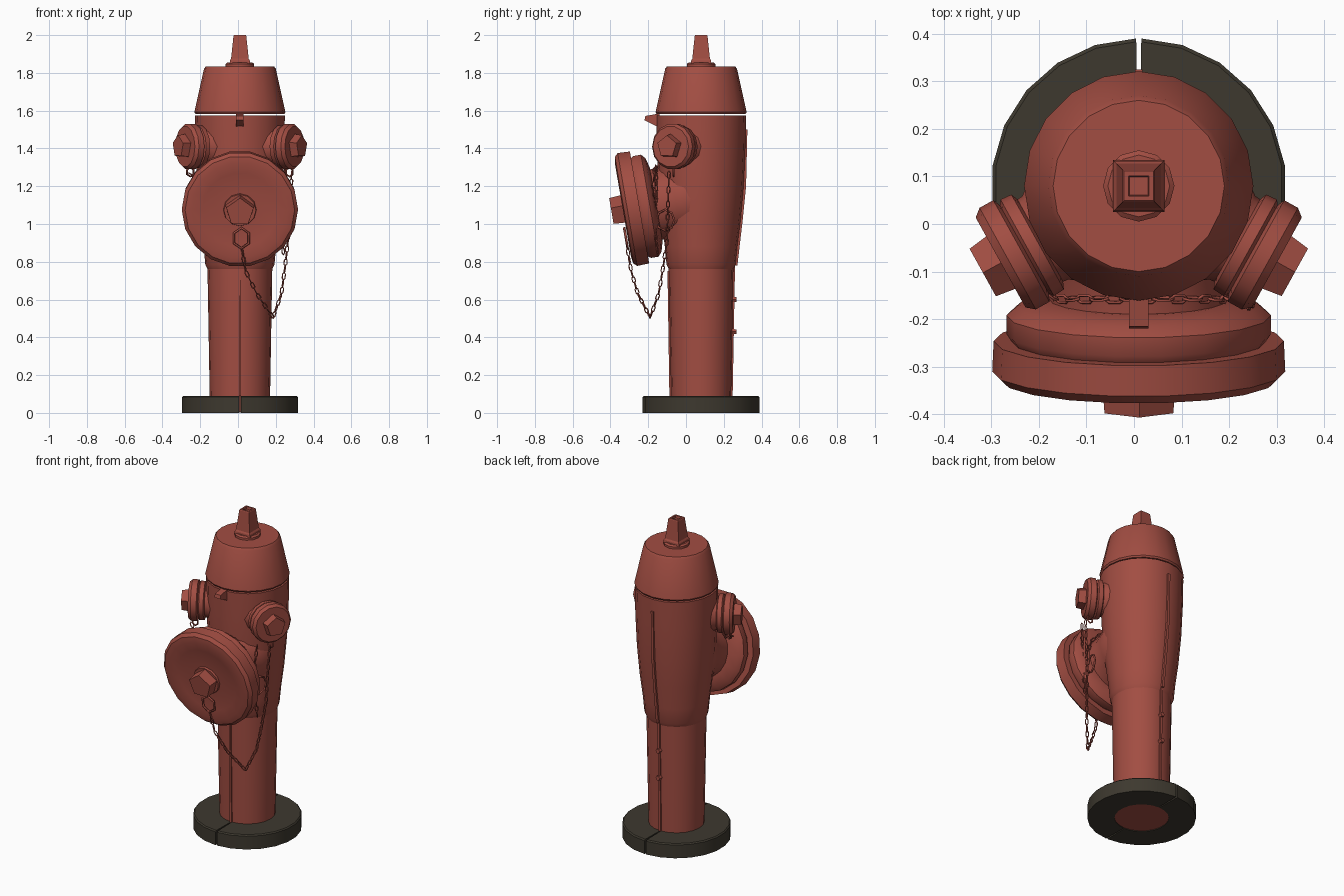
import bpy, bmesh, math
from mathutils import Vector, Matrix

if "Cube" in bpy.data.objects:
    bpy.data.objects.remove(bpy.data.objects["Cube"])

CX, CY = 0.01, 0.08
AXIS = Vector((CX, CY, 0))
UP = Vector((0, 0, 1))


def material(name, rgb):
    m = bpy.data.materials.new(name)
    m.use_nodes = True
    m.diffuse_color = (*rgb, 1)
    m.node_tree.nodes["Principled BSDF"].inputs["Base Color"].default_value = (*rgb, 1)
    return m


red = material("weathered_red", (0.36, 0.075, 0.055))
dark = material("dark_base", (0.047, 0.04, 0.028))


def finish(name, bm, mat, smooth=35):
    bmesh.ops.recalc_face_normals(bm, faces=bm.faces[:])
    me = bpy.data.meshes.new(name)
    bm.to_mesh(me)
    bm.free()
    me.materials.append(mat)
    ob = bpy.data.objects.new(name, me)
    bpy.context.collection.objects.link(ob)
    if smooth:
        bpy.ops.object.select_all(action="DESELECT")
        ob.select_set(True)
        bpy.context.view_layer.objects.active = ob
        bpy.ops.object.shade_smooth_by_angle(angle=math.radians(smooth))
    return ob


def lathe(name, profile, origin=AXIS, axis=UP, segs=18, mat=red, smooth=35, turn=0.0):
    """Revolve (radius, height) points around an axis and close both ends."""
    bm = bmesh.new()
    rot = axis.to_track_quat("Z", "Y").to_matrix()
    rings = []
    for r, h in profile:
        angles = [turn + math.tau * i / segs for i in range(segs)]
        rings.append([bm.verts.new(origin + rot @ Vector((r * math.cos(a), r * math.sin(a), h)))
                      for a in angles])
    for lo, hi in zip(rings, rings[1:]):
        for i in range(segs):
            j = (i + 1) % segs
            bm.faces.new((lo[i], lo[j], hi[j], hi[i]))
    bm.faces.new(rings[0])
    bm.faces.new(rings[-1])
    return finish(name, bm, mat, smooth)


def plate(name, outline, width, x=CX, hole=None):
    """Extrude a (y, z) outline to a plate facing sideways."""
    bm = bmesh.new()
    face = bm.faces.new([bm.verts.new((x - width / 2, y, z)) for y, z in outline])
    if hole:
        inner = bmesh.ops.inset_region(bm, faces=[face], thickness=hole)
        bmesh.ops.delete(bm, geom=[face], context="FACES_ONLY")
    ext = bmesh.ops.extrude_face_region(bm, geom=bm.faces[:])
    moved = [v for v in ext["geom"] if isinstance(v, bmesh.types.BMVert)]
    bmesh.ops.translate(bm, verts=moved, vec=(width, 0, 0))
    return finish(name, bm, red, 0)


def wire(name, loops, thick=0.0035):
    """Closed wire loops, turned into a mesh."""
    cu = bpy.data.curves.new(name, "CURVE")
    cu.dimensions = "3D"
    cu.bevel_depth = thick
    cu.bevel_resolution = 0
    for pts in loops:
        sp = cu.splines.new("POLY")
        sp.points.add(len(pts) - 1)
        for p, co in zip(sp.points, pts):
            p.co = (*co, 1)
        sp.use_cyclic_u = True
    cu.materials.append(red)
    ob = bpy.data.objects.new(name, cu)
    bpy.context.collection.objects.link(ob)
    bpy.ops.object.select_all(action="DESELECT")
    ob.select_set(True)
    bpy.context.view_layer.objects.active = ob
    bpy.ops.object.convert(target="MESH")


def loop(center, axis, half_w, half_l, roll=0.0, n=6):
    """Points of an oval whose long side follows the axis."""
    rot = axis.to_track_quat("Z", "Y").to_matrix() @ Matrix.Rotation(roll, 3, "Z")
    return [center + rot @ Vector((half_w * math.sin(math.tau * k / n), 0,
                                   half_l * math.cos(math.tau * k / n))) for k in range(n)]


def chain(name, path, step=0.036):
    pts = [Vector(p) for p in path]
    links = []
    for a, b in zip(pts, pts[1:]):
        count = max(1, round((b - a).length / step))
        for i in range(count):
            mid = a.lerp(b, (i + 0.5) / count)
            links.append(loop(mid, b - a, 0.009, 0.022, roll=0.4 + math.pi / 2 * (len(links) % 2)))
    wire(name, links)


# Base flange: two half rings with a thin gap between them
for side, name in ((1, "base_left_half"), (-1, "base_right_half")):
    bm = bmesh.new()
    section = [(0.155, 0), (0.31, 0), (0.31, 0.083), (0.303, 0.09), (0.155, 0.09)]
    rows = []
    for k in range(12):
        a = math.radians(-89 + 178 * k / 11)
        rows.append([bm.verts.new((CX + side * r * math.cos(a), CY + r * math.sin(a), z))
                     for r, z in section])
    for p, q in zip(rows, rows[1:]):
        for i in range(5):
            j = (i + 1) % 5
            bm.faces.new((p[i], p[j], q[j], q[i]))
    bm.faces.new(rows[0])
    bm.faces.new(rows[-1])
    finish(name, bm, dark)

# Barrel
lathe("lower_pipe", [(0.158, 0.004), (0.16, 0.1), (0.172, 0.79)], segs=20)
lathe("upper_body", [(0.168, 0.755), (0.183, 0.785), (0.192, 0.88), (0.21, 1.02), (0.226, 1.2),
                     (0.235, 1.4), (0.238, 1.575)], segs=20)
lathe("bonnet", [(0.235, 1.582), (0.241, 1.592), (0.19, 1.822), (0.18, 1.835)], segs=20)
lathe("top_collar", [(0.075, 1.83), (0.075, 1.848), (0.065, 1.856)], segs=12)

# Square operating nut with a small recess in its top
lathe("top_nut", [(0.077, 1.85), (0.074, 1.866), (0.066, 1.875), (0.048, 1.995), (0.044, 2.0),
                  (0.03, 2.0), (0.027, 1.985)], segs=4, smooth=0, turn=math.pi / 4)

# Large front outlet, leaning slightly downward
big_axis = Vector((0, -0.985, -0.17)).normalized()
big_center = Vector((CX, -0.32, 1.075))
lathe("front_outlet_neck", [(0.2, -0.42), (0.215, -0.33), (0.2, -0.27), (0.188, -0.22),
                            (0.19, -0.14)], big_center, big_axis, 20)
lathe("front_outlet_cap", [(0.2, -0.165), (0.255, -0.15), (0.278, -0.13), (0.278, -0.09),
                           (0.268, -0.075), (0.305, -0.075), (0.308, -0.01), (0.29, 0.008),
                           (0.255, 0.014), (0.2, 0.004), (0.1, 0)], big_center, big_axis, 18)
lathe("front_cap_boss", [(0.09, -0.01), (0.085, 0.012)], big_center, big_axis, 12)
lathe("front_cap_nut", [(0.082, 0.0), (0.076, 0.075)], big_center, big_axis, 5,
      smooth=0, turn=0.3)

# Two small hose outlets
for side, name in ((1, "left"), (-1, "right")):
    d = Vector((side * 0.875, -0.485, 0))
    o = Vector((CX, CY, 1.41))
    lathe(name + "_outlet_neck", [(0.125, 0.14), (0.118, 0.2), (0.1, 0.225), (0.098, 0.25)], o, d, 14)
    lathe(name + "_outlet_cap", [(0.095, 0.235), (0.114, 0.243), (0.116, 0.268), (0.106, 0.275),
                                 (0.122, 0.282), (0.122, 0.315), (0.108, 0.332), (0.07, 0.332)],
          o, d, 14)
    lathe(name + "_cap_nut", [(0.068, 0.32), (0.06, 0.375)], o, d, 5, smooth=0, turn=0.3)
    wire(name + "_cap_loop", [loop(o + d * 0.3 - UP * 0.135, UP, 0.02, 0.024)], 0.005)

# Casting seams, lug and stop
plate("front_stop", [(-0.14, 1.585), (-0.215, 1.572), (-0.22, 1.55), (-0.14, 1.51)], 0.04)
plate("back_lug", [(0.305, 1.45), (0.335, 1.43), (0.372, 1.355), (0.335, 1.275), (0.305, 1.26)],
      0.02, hole=0.017)
plate("back_body_seam", [(0.3, 1.5), (0.325, 1.5), (0.318, 1.2), (0.3, 1.02), (0.272, 0.78),
                         (0.24, 0.78)], 0.016)
plate("back_pipe_seam", [(0.22, 0.8), (0.26, 0.8), (0.247, 0.09), (0.22, 0.09)], 0.014)
plate("front_pipe_seam", [(-0.06, 0.75), (-0.098, 0.75), (-0.088, 0.09), (-0.06, 0.09)], 0.012)
for z in (0.43, 0.6):
    lathe("seam_bolt", [(0.016, 0.24), (0.014, 0.268)], Vector((CX, 0, z)), Vector((0, 1, 0)), 6, smooth=0)

# Chains and rings
wire("front_cap_ring", [loop(Vector((0.018, -0.318, 0.925)), Vector((0, 0.17, -1)), 0.045, 0.055)], 0.007)
wire("side_ring", [loop(Vector((0.225, -0.11, 1.02)), UP, 0.05, 0.055, roll=1.3, n=8)], 0.006)
chain("hanging_chain", [(0.02, -0.31, 0.87), (0.04, -0.29, 0.75), (0.1, -0.255, 0.63),
                        (0.185, -0.19, 0.505), (0.23, -0.145, 0.63), (0.25, -0.12, 0.78),
                        (0.265, -0.1, 0.92)])
chain("left_cap_chain", [(0.285, -0.09, 1.28), (0.275, -0.095, 1.12), (0.265, -0.1, 0.92)])
chain("side_chain", [(0.25, -0.165, 1.3), (0.235, -0.175, 1.15), (0.235, -0.165, 0.98),
                     (0.24, -0.15, 0.84)])

# Chain draped over the neck of the large outlet
neck = big_center - big_axis * 0.18
arc = [neck + Vector((0.2 * math.cos(a), -0.015, 0.2 * math.sin(a)))
       for a in (math.radians(t) for t in range(150, 9, -20))]
chain("neck_chain", [(-0.27, -0.08, 1.27)] + arc + [(0.235, -0.165, 1.08)])
